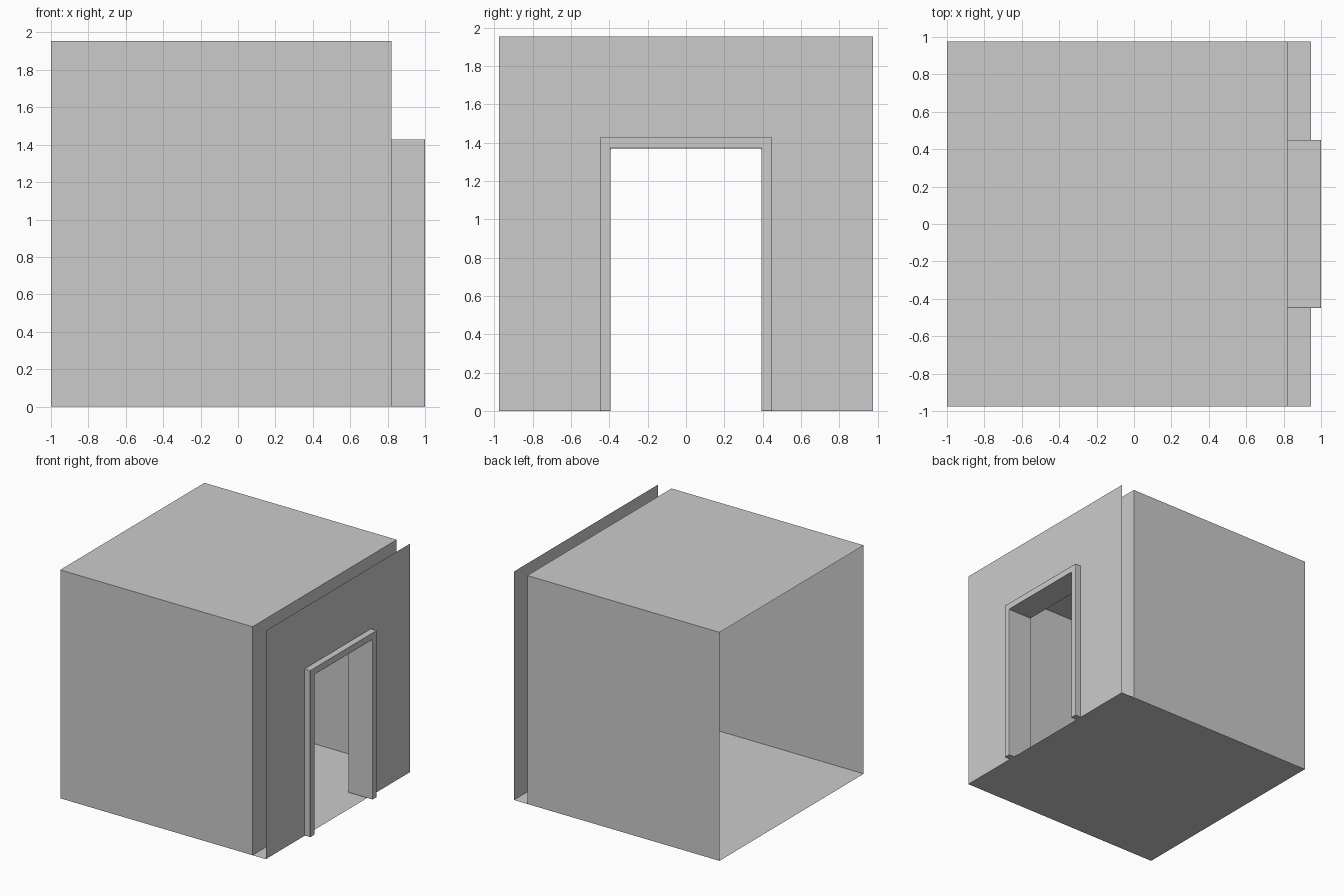
import bpy, bmesh, math

if "Cube" in bpy.data.objects:
    bpy.data.objects.remove(bpy.data.objects["Cube"])

HALF, TOP = 0.975, 1.955          # room half width and height
X_OPEN, X_IN, X_OUT = -1.0, 0.82, 0.946
DOOR_IN, DOOR_IN_TOP = 0.393, 1.37
DOOR_OUT, DOOR_OUT_TOP = 0.45, 1.428


def finish(name, bm):
    mesh = bpy.data.meshes.new(name)
    bm.to_mesh(mesh)
    bm.free()
    obj = bpy.data.objects.new(name, mesh)
    bpy.context.collection.objects.link(obj)
    return obj


def sheet(name, corners):
    bm = bmesh.new()
    bm.faces.new([bm.verts.new(c) for c in corners])
    return finish(name, bm)


def arch(half_out, top_out, half_in, top_in, x):
    """Strips around a doorway: left leg, lintel, right leg."""
    bm = bmesh.new()
    outer = [(-half_out, 0), (-half_out, top_out), (half_out, top_out), (half_out, 0)]
    inner = [(-half_in, 0), (-half_in, top_in), (half_in, top_in), (half_in, 0)]
    o = [bm.verts.new((x, y, z)) for y, z in outer]
    i = [bm.verts.new((x, y, z)) for y, z in inner]
    for k in range(3):
        bm.faces.new((i[k], i[k + 1], o[k + 1], o[k]))
    return bm


# Floor runs under the outer wall, ceiling stops at the inner wall
for name, z, x_end in (("floor", 0, X_OUT), ("ceiling", TOP, X_IN)):
    sheet(name, [(X_OPEN, -HALF, z), (x_end, -HALF, z), (x_end, HALF, z), (X_OPEN, HALF, z)])

# Side walls
for name, y in (("front_wall", -HALF), ("back_wall", HALF)):
    sheet(name, [(X_OPEN, y, 0), (X_IN, y, 0), (X_IN, y, TOP), (X_OPEN, y, TOP)])

# Inner and outer skins of the doorway wall
for name, x in (("inner_door_wall", X_IN), ("outer_door_wall", X_OUT)):
    finish(name, arch(HALF, TOP, DOOR_IN + 0.02, DOOR_IN_TOP + 0.02, x))

# Door frame, standing proud of both skins
bm = arch(DOOR_OUT, DOOR_OUT_TOP, DOOR_IN, DOOR_IN_TOP, 0.768)
ext = bmesh.ops.extrude_face_region(bm, geom=bm.faces[:], use_keep_orig=True)
verts = [g for g in ext["geom"] if isinstance(g, bmesh.types.BMVert)]
bmesh.ops.translate(bm, verts=verts, vec=(1.0 - 0.768, 0, 0))
bmesh.ops.recalc_face_normals(bm, faces=bm.faces[:])
frame = finish("door_frame", bm)
bpy.context.view_layer.objects.active = frame
frame.select_set(True)
bpy.ops.object.shade_smooth_by_angle(angle=math.radians(40))
bev = frame.modifiers.new("soft_edges", "BEVEL")
bev.width = 0.005
bev.segments = 2
bev.harden_normals = True
